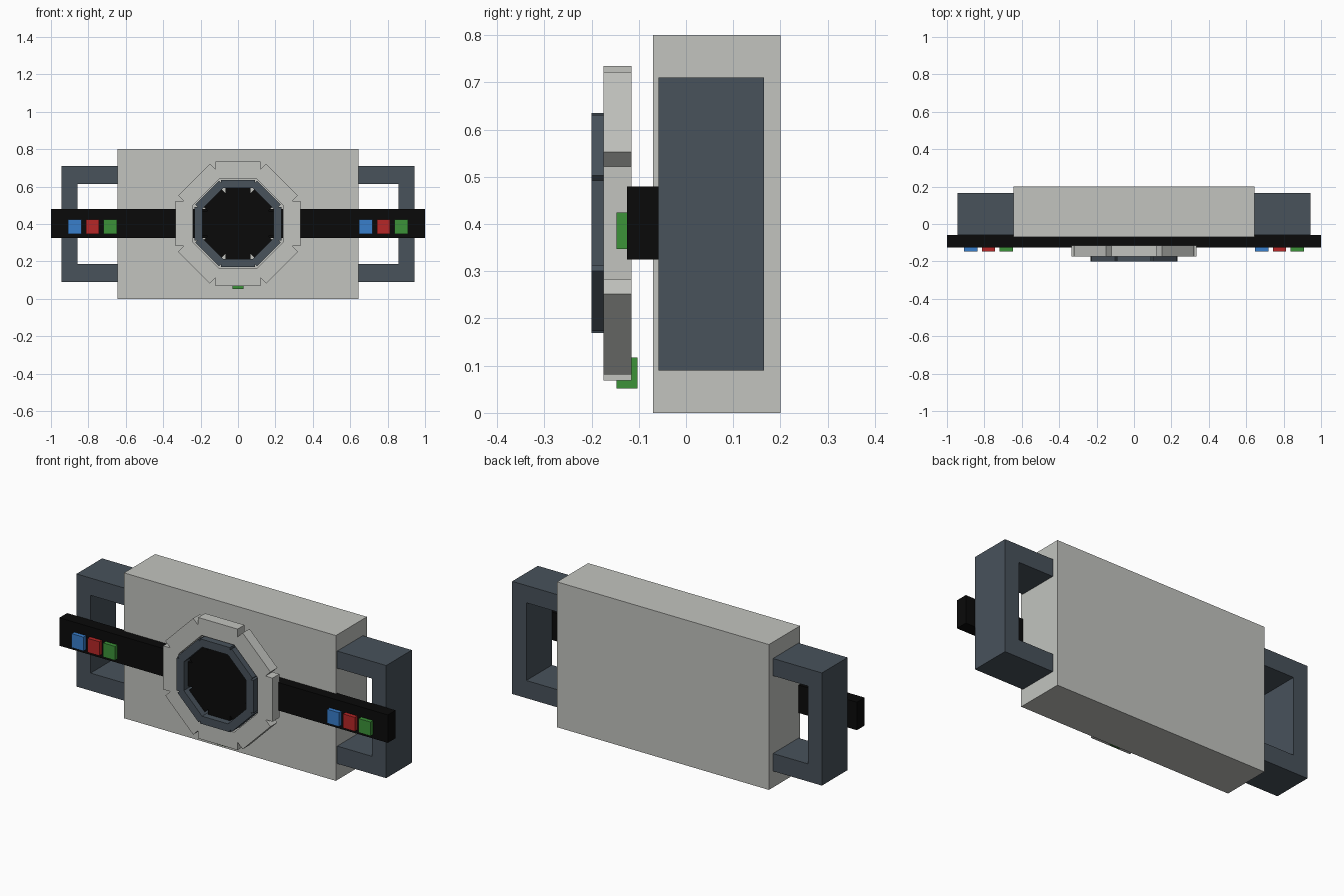
import bpy, bmesh, math
from mathutils import Vector

if "Cube" in bpy.data.objects:
    bpy.data.objects.remove(bpy.data.objects["Cube"])


def material(name, rgb):
    m = bpy.data.materials.new(name)
    m.use_nodes = True
    m.diffuse_color = (*rgb, 1)
    bsdf = next(n for n in m.node_tree.nodes if n.type == "BSDF_PRINCIPLED")
    bsdf.inputs["Base Color"].default_value = (*rgb, 1)
    return m


GREY = material("light grey", (0.54, 0.55, 0.52))
SLATE = material("dark slate", (0.065, 0.084, 0.105))
BLACK = material("black", (0.003, 0.003, 0.003))
RED = material("red", (0.47, 0.02, 0.02))
GREEN = material("green", (0.045, 0.29, 0.04))
BLUE = material("blue", (0.04, 0.21, 0.6))


def finish(name, bm, mat):
    bmesh.ops.recalc_face_normals(bm, faces=bm.faces)
    mesh = bpy.data.meshes.new(name)
    bm.to_mesh(mesh)
    bm.free()
    mesh.materials.append(mat)
    obj = bpy.data.objects.new(name, mesh)
    bpy.context.collection.objects.link(obj)
    return obj


def box(name, x, y, z, mat):
    bm = bmesh.new()
    bmesh.ops.create_cube(bm, size=1)
    for v in bm.verts:
        v.co = [(a + b) / 2 + c * (b - a) for (a, b), c in zip((x, y, z), v.co)]
    return finish(name, bm, mat)


def prism(name, points, y, mat):
    """Extrude an x-z outline from y[0] back to y[1]."""
    bm = bmesh.new()
    face = bm.faces.new([bm.verts.new((px, y[0], pz)) for px, pz in points])
    ext = bmesh.ops.extrude_face_region(bm, geom=[face], use_keep_orig=True)
    moved = [g for g in ext["geom"] if isinstance(g, bmesh.types.BMVert)]
    bmesh.ops.translate(bm, verts=moved, vec=(0, y[1] - y[0], 0))
    return finish(name, bm, mat)


CENTRE = Vector((0, 0.402))
STEP = math.pi / 4


def octagon(apothem, half, notched=True):
    """Eight flat sides of the given half width, with notched or full corners."""
    corner = half / math.sin(STEP / 2) if notched else apothem / math.cos(STEP / 2)
    points = []
    for i in range(8):
        a = i * STEP
        n, t = Vector((math.cos(a), math.sin(a))), Vector((-math.sin(a), math.cos(a)))
        mid = Vector((math.cos(a + STEP / 2), math.sin(a + STEP / 2)))
        points += [CENTRE + n * apothem - t * half,
                   CENTRE + n * apothem + t * half,
                   CENTRE + mid * corner]
    return points


def ring(name, outer, inner, y, mat):
    """Ring between two outlines with matching points."""
    bm = bmesh.new()
    loops = [[bm.verts.new((p.x, d, p.y)) for p in pts]
             for pts, d in ((outer, y[0]), (outer, y[1]), (inner, y[1]), (inner, y[0]))]
    count = len(outer)
    for k in range(4):
        a, b = loops[k], loops[(k + 1) % 4]
        for i in range(count):
            j = (i + 1) % count
            bm.faces.new((a[i], a[j], b[j], b[i]))
    return finish(name, bm, mat)


# Main slab
box("body", (-0.645, 0.645), (-0.07, 0.2), (0, 0.8), GREY)

# Side handles, C-shaped
for side, s in (("left", 1), ("right", -1)):
    outline = [(0.645, 0.09), (0.943, 0.09), (0.943, 0.71), (0.645, 0.71),
               (0.645, 0.615), (0.857, 0.615), (0.857, 0.187), (0.645, 0.187)]
    prism(side + "_handle", [(s * x, z) for x, z in outline], (-0.058, 0.165), SLATE)

# Crossbar with two sets of coloured buttons
box("crossbar", (-1, 1), (-0.125, -0.058), (0.325, 0.479), BLACK)
for side, middle in (("left", 0.778), ("right", -0.778)):
    for label, mat, offset in (("blue", BLUE, -0.096), ("red", RED, 0), ("green", GREEN, 0.096)):
        x = middle + offset
        box(f"{side}_{label}_button", (x - 0.036, x + 0.036), (-0.147, -0.12),
            (0.347, 0.424), mat)

# Central dial: outer ring, raised bezel and dark face
ring("outer_ring", octagon(0.333, 0.12), octagon(0.24, 0.085, False), (-0.175, -0.115), GREY)
ring("bezel", octagon(0.233, 0.09), octagon(0.19, 0.07, False), (-0.2, -0.125), SLATE)
prism("dial_face", octagon(0.2, 0.067), (-0.165, -0.118), BLACK)

# Small tab below the dial
box("lower_tab", (-0.03, 0.03), (-0.147, -0.103), (0.052, 0.117), GREEN)
